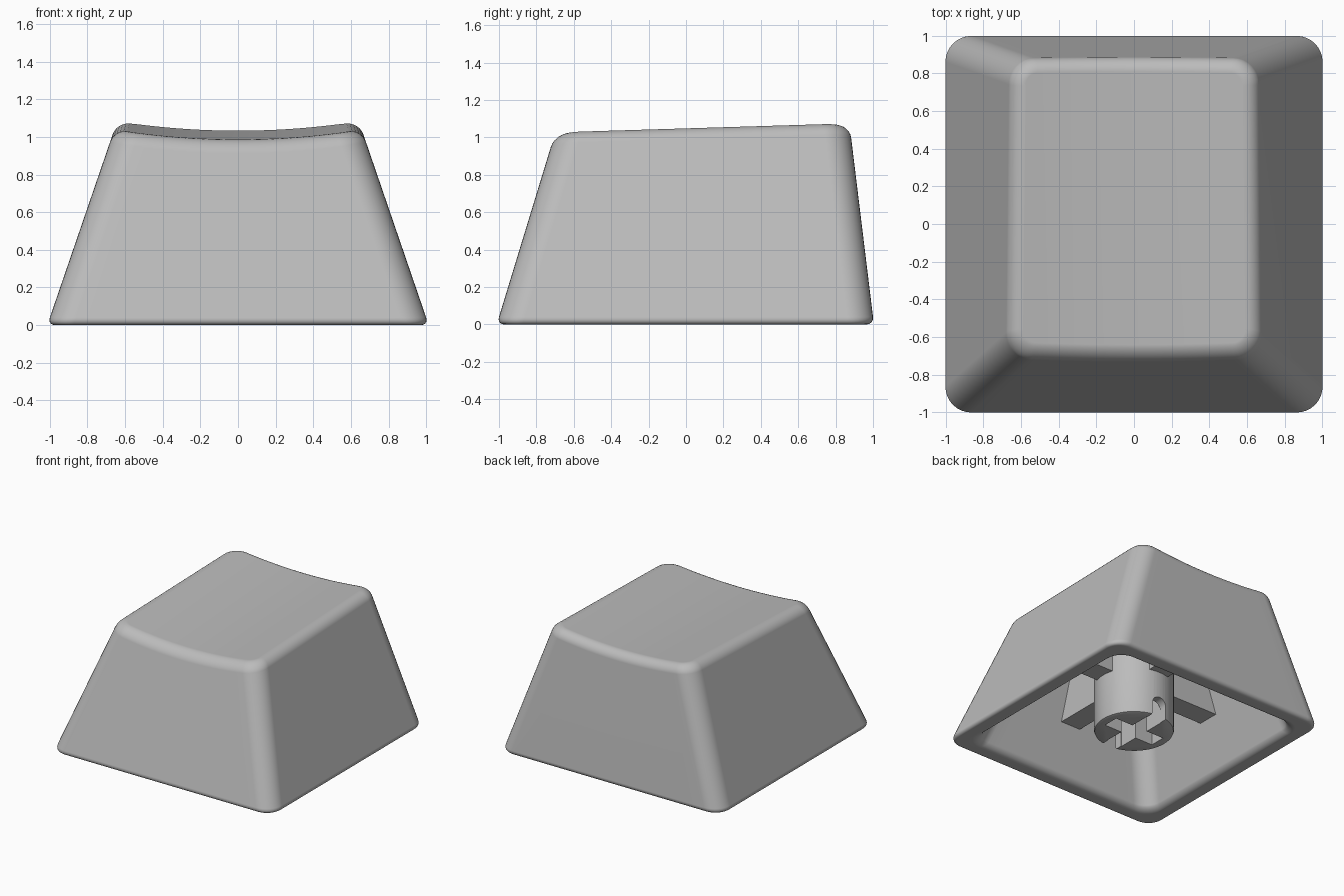
import bpy, bmesh, math
from math import sin, cos, pi

if "Cube" in bpy.data.objects:
    bpy.data.objects.remove(bpy.data.objects["Cube"])

# Single plastic colour
plastic = bpy.data.materials.new("grey_plastic")
plastic.use_nodes = True
GREY = (0.5, 0.5, 0.5, 1)
plastic.diffuse_color = GREY
plastic.node_tree.nodes["Principled BSDF"].inputs["Base Color"].default_value = GREY

CORNER, LIP, EDGE, WALL, CEILING = 0.14, 0.04, 0.07, 0.15, 0.86


def select(ob):
    bpy.ops.object.select_all(action='DESELECT')
    ob.select_set(True)
    bpy.context.view_layer.objects.active = ob


def finish(ob, name):
    ob.name = name
    ob.data.materials.clear()
    ob.data.materials.append(plastic)
    select(ob)
    bpy.ops.object.shade_smooth_by_angle(angle=math.radians(35))
    return ob


def box(size, loc):
    bpy.ops.mesh.primitive_cube_add(size=1, location=loc)
    ob = bpy.context.object
    ob.scale = size
    bpy.ops.object.transform_apply(location=False, rotation=False, scale=True)
    return ob


def cylinder(radius, depth, loc, rot=(0, 0, 0), sides=64):
    bpy.ops.mesh.primitive_cylinder_add(vertices=sides, radius=radius, depth=depth,
                                        location=loc, rotation=rot)
    return bpy.context.object


def bounds(z, inset):
    """Half width, front and back of the tapered sides at height z."""
    f = z - LIP
    return 1 - 0.343 * f - inset, -1 + 0.305 * f + inset, 1 - 0.122 * f - inset


def dish(x, y):
    """Height of the scooped, tilted top."""
    return 1.007 + 0.032 * y + 0.12 * x * x


def outline_point(k, u, z, inset):
    """Point on a rounded rectangle: k is the corner or edge, u runs along it."""
    hx, y0, y1 = bounds(z, inset)
    r = max(CORNER - inset, 0.05) if inset < WALL / 2 else CORNER
    if k in ("front", "back"):
        s = hx - r
        return (-s + 2 * s * u, y0) if k == "front" else (s - 2 * s * u, y1)
    start, sx, cy = {"fl": (pi, -1, y0 + r), "fr": (1.5 * pi, 1, y0 + r),
                     "br": (0, 1, y1 - r), "bl": (pi / 2, -1, y1 - r)}[k]
    a = start + u * pi / 2
    return sx * (hx - r) + r * cos(a), cy + r * sin(a)


ARC, STRAIGHT = 8, 16
KEYS = []
for left, edge, right in (("fl", "front", "fr"), ("br", "back", "bl")):
    KEYS += [(left, i / ARC) for i in range(ARC + 1)]
    KEYS += [(edge, i / STRAIGHT) for i in range(1, STRAIGHT)]
    KEYS += [(right, i / ARC) for i in range(ARC + 1)]


def flat_ring(bm, z, inset):
    return [bm.verts.new((*outline_point(k, u, z, inset), z)) for k, u in KEYS]


def top_ring(bm, drop, inset):
    ring = []
    for k, u in KEYS:
        z = 1.0
        for _ in range(3):
            x, y = outline_point(k, u, z, inset)
            z = dish(x, y) - drop
        ring.append(bm.verts.new((x, y, z)))
    return ring


def cap(bm, ring):
    """Close a ring with strips running front to back."""
    half = len(ring) // 2
    for i in range(half - 1):
        bm.faces.new((ring[i], ring[i + 1], ring[-2 - i], ring[-1 - i]))


# Hollow cap: ceiling, inner wall, rounded rim, outer wall, dished top
bm = bmesh.new()
rings = []
STEPS = 5
for i in range(STEPS + 1):
    a = pi / 2 * (1 - i / STEPS)
    rings.append(flat_ring(bm, CEILING - 0.05 * (1 - sin(a)), WALL + 0.05 * (1 - cos(a))))
for i in range(STEPS + 1):
    a = pi / 2 * i / STEPS
    rings.append(flat_ring(bm, LIP * (1 - sin(a)), WALL - LIP * (1 - cos(a))))
for i in range(STEPS + 1):
    a = pi / 2 * (1 - i / STEPS)
    rings.append(flat_ring(bm, LIP * (1 - sin(a)), LIP * (1 - cos(a))))
for i in range(STEPS + 2):
    a = pi / 2 * i / (STEPS + 1)
    rings.append(top_ring(bm, EDGE * (1 - sin(a)), EDGE * (1 - cos(a))))
for lower, upper in zip(rings, rings[1:]):
    n = len(lower)
    for i in range(n):
        j = (i + 1) % n
        bm.faces.new((lower[i], lower[j], upper[j], upper[i]))
cap(bm, rings[0])
cap(bm, rings[-1])
bmesh.ops.recalc_face_normals(bm, faces=bm.faces)
mesh = bpy.data.meshes.new("cap_shell")
bm.to_mesh(mesh)
bm.free()
shell = bpy.data.objects.new("cap_shell", mesh)
bpy.context.collection.objects.link(shell)
finish(shell, "cap_shell")
weighted = shell.modifiers.new("even_shading", 'WEIGHTED_NORMAL')
weighted.keep_sharp = True

# Mounting stem with a cross socket and a round-topped slot front to back
BOTTOM = 0.02
stem = cylinder(0.3, 0.9 - BOTTOM, (0, 0, (0.9 + BOTTOM) / 2))
bevel = stem.modifiers.new("edge", 'BEVEL')
bevel.width, bevel.segments = 0.015, 2
bevel.limit_method, bevel.angle_limit = 'ANGLE', math.radians(60)
cutters = [box((0.46, 0.13, 0.6), (0, 0, 0.12)),
           box((0.14, 0.46, 0.6), (0, 0, 0.12)),
           box((0.13, 0.8, 0.3), (0, 0, -0.03)),
           cylinder(0.065, 0.8, (0, 0, 0.12), (pi / 2, 0, 0), 32)]
for cutter in cutters:
    cutter.hide_render = True
    cut = stem.modifiers.new("socket", 'BOOLEAN')
    cut.operation, cut.solver, cut.object = 'DIFFERENCE', 'EXACT', cutter
select(stem)
for name in [m.name for m in stem.modifiers]:
    bpy.ops.object.modifier_apply(modifier=stem.modifiers[0].name)
for cutter in cutters:
    bpy.data.objects.remove(cutter)
finish(stem, "stem")

# Four ribs from the stem to the walls, sunk into the shell
RIB_Z, RIB_TOP, RIB_WIDTH = 0.4, 0.89, 0.18
for name, dx, dy in (("left", 1, 0), ("right", -1, 0), ("front", 0, -1), ("back", 0, 1)):
    bm = bmesh.new()
    bmesh.ops.create_cube(bm, size=1)
    for v in bm.verts:
        z = RIB_TOP if v.co.z > 0 else RIB_Z
        hx, y0, y1 = bounds(z, WALL - 0.03)
        reach = hx if dx else (y1 if dy > 0 else -y0)
        along = reach if v.co.x > 0 else 0.27
        side = v.co.y * RIB_WIDTH
        v.co = (dx * along - dy * side, dy * along + dx * side, z)
    bmesh.ops.recalc_face_normals(bm, faces=bm.faces)
    mesh = bpy.data.meshes.new(name + "_rib")
    bm.to_mesh(mesh)
    bm.free()
    rib = bpy.data.objects.new(name + "_rib", mesh)
    bpy.context.collection.objects.link(rib)
    finish(rib, name + "_rib")
